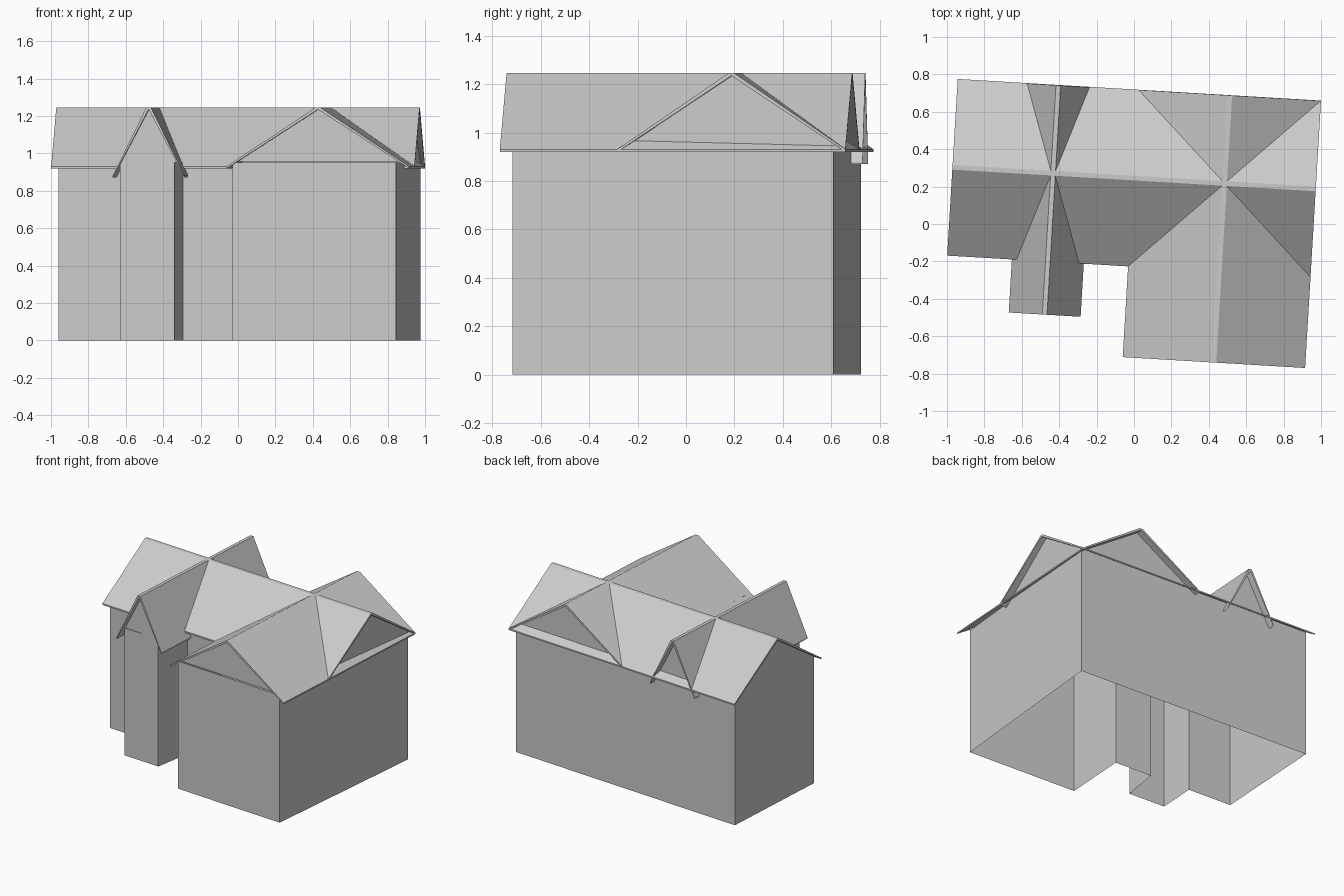
import bpy, bmesh, math

if "Cube" in bpy.data.objects:
    bpy.data.objects.remove(bpy.data.objects["Cube"])

ANGLE = -0.0594          # whole house is turned slightly on the plot
RIDGE = 1.235            # underside of all ridges
WALL_TOP = 0.95


def make_object(name, verts, faces):
    mesh = bpy.data.meshes.new(name)
    mesh.from_pydata(verts, [], faces)
    bm = bmesh.new()
    bm.from_mesh(mesh)
    bmesh.ops.recalc_face_normals(bm, faces=bm.faces)
    bm.to_mesh(mesh)
    bm.free()
    obj = bpy.data.objects.new(name, mesh)
    obj.rotation_euler.z = ANGLE
    bpy.context.collection.objects.link(obj)
    return obj


def gable_roof(name, centre, half, eave, start, end, along_x):
    """Thin folded roof sheet with a narrow flat ridge, extruded along its ridge."""
    profile = [(-half, eave), (-half, eave + 0.011), (-0.0125, RIDGE + 0.011),
               (0.0125, RIDGE + 0.011), (half, eave + 0.011), (half, eave),
               (0, RIDGE)]
    n = len(profile)
    verts = []
    for t in (start, end):
        for d, z in profile:
            verts.append((t, centre + d, z) if along_x else (centre + d, t, z))
    faces = [(i, (i + 1) % n, n + (i + 1) % n, n + i) for i in range(n)]
    for o in (0, n):     # end caps, one per slope plus the ridge piece
        faces += [(o, o + 1, o + 2, o + 6), (o + 2, o + 3, o + 6),
                  (o + 3, o + 4, o + 5, o + 6)]
    return make_object(name, verts, faces)


def gable_wall(name, a, b, axis, centre, half, eave, roof_half):
    """Triangle standing in the wall line a-b, peak under the ridge."""
    def at(c):
        t = (c - a[axis]) / (b[axis] - a[axis])
        return [a[i] + (b[i] - a[i]) * t for i in (0, 1)]
    base = RIDGE - (RIDGE - eave) * half / roof_half
    verts = [(*at(centre - half), base), (*at(centre + half), base),
             (*at(centre), RIDGE)]
    return make_object(name, verts, [(0, 1, 2)])


# Outer walls, open underneath
plan = [(-0.95, 0.667), (-0.95, -0.19), (-0.603, -0.19), (-0.603, -0.472),
        (-0.313, -0.472), (-0.284, -0.19), (0.012, -0.19), (0.010, -0.665),
        (0.886, -0.665), (0.937, 0.667)]
n = len(plan)
make_object("outer_walls",
            [(x, y, z) for z in (0, WALL_TOP) for x, y in plan],
            [(i, (i + 1) % n, n + (i + 1) % n, n + i) for i in range(n)])

# Roofs: ridge centre, half width, eave height
MAIN = (0.245, 0.473, 0.92)
WING = (0.4705, 0.4885, 0.92)
PORCH = (-0.448, 0.1925, 0.87)
gable_roof("main_roof", *MAIN, -0.987, 0.959, True)
gable_roof("wing_roof", *WING, -0.714, 0.717, False)
gable_roof("porch_roof", *PORCH, -0.512, 0.716, False)

# Gable end walls
ends = [("left_gable", 0, 1, 1, MAIN, 0.43), ("right_gable", 8, 9, 1, MAIN, 0.43),
        ("wing_front_gable", 7, 8, 0, WING, 0.43), ("wing_back_gable", 0, 9, 0, WING, 0.46),
        ("porch_front_gable", 3, 4, 0, PORCH, 0.15), ("porch_back_gable", 0, 9, 0, PORCH, 0.16)]
for name, i, j, axis, (centre, roof_half, eave), half in ends:
    gable_wall(name, plan[i], plan[j], axis, centre, half, eave, roof_half)
